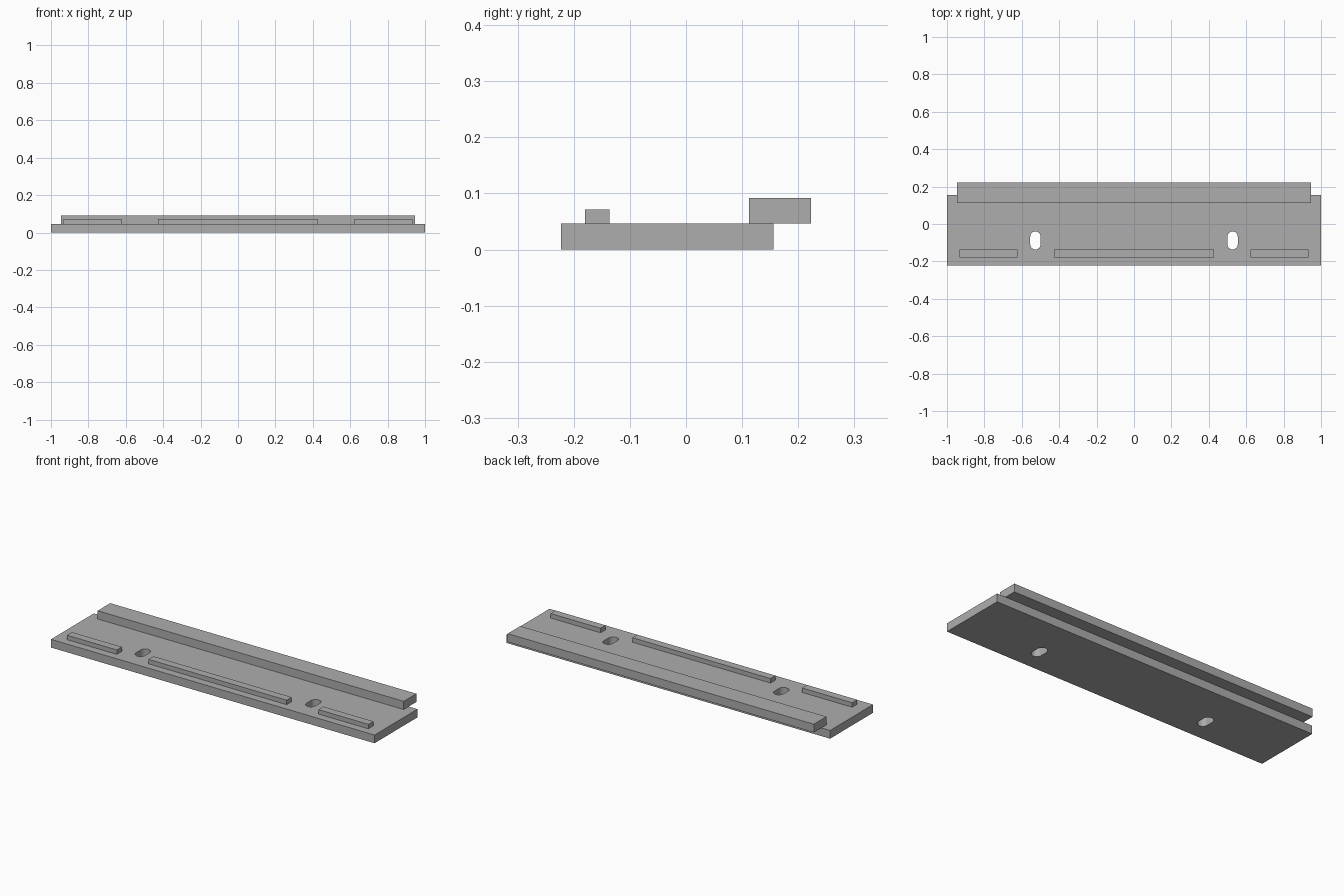
import bpy, bmesh, math

if "Cube" in bpy.data.objects:
    bpy.data.objects.remove(bpy.data.objects["Cube"])

grey = bpy.data.materials.new("grey")
grey.diffuse_color = (0.42, 0.42, 0.42, 1)
grey.use_nodes = True
grey.node_tree.nodes["Principled BSDF"].inputs["Base Color"].default_value = grey.diffuse_color


def prism(name, outline, z0, z1):
    """Extrude a flat outline from z0 to z1."""
    bm = bmesh.new()
    face = bm.faces.new([bm.verts.new((x, y, z0)) for x, y in outline])
    top = bmesh.ops.extrude_face_region(bm, geom=[face])["geom"]
    verts = [v for v in top if isinstance(v, bmesh.types.BMVert)]
    bmesh.ops.translate(bm, verts=verts, vec=(0, 0, z1 - z0))
    bmesh.ops.recalc_face_normals(bm, faces=bm.faces)
    mesh = bpy.data.meshes.new(name)
    bm.to_mesh(mesh)
    bm.free()
    mesh.materials.append(grey)
    obj = bpy.data.objects.new(name, mesh)
    bpy.context.collection.objects.link(obj)
    return obj


def box(name, x0, x1, y0, y1, z0, z1):
    return prism(name, [(x0, y0), (x1, y0), (x1, y1), (x0, y1)], z0, z1)


def slot_outline(cx, cy, r, half, n=12):
    """Rounded slot running along y."""
    pts = []
    for side, start in ((1, 0), (-1, math.pi)):
        for i in range(n + 1):
            a = start + math.pi * i / n
            pts.append((cx + r * math.cos(a), cy + side * half + r * math.sin(a)))
    return pts


PLATE_TOP = 0.046

# Base plate with two slotted screw holes
plate = box("base_plate", -1, 1, -0.223, 0.156, 0, PLATE_TOP)
for side, label in ((-1, "left"), (1, "right")):
    cutter = prism(label + "_slot_cutter",
                   slot_outline(side * 0.527, -0.088, 0.028, 0.02), -0.05, 0.1)
    cutter.hide_render = True
    cutter.hide_set(True)
    cut = plate.modifiers.new(label + "_slot", "BOOLEAN")
    cut.operation = "DIFFERENCE"
    cut.solver = "EXACT"
    cut.object = cutter

# Rear rail overhanging the back edge
box("rear_rail", -0.946, 0.946, 0.112, 0.223, PLATE_TOP, 0.092)

# Front row of low ribs
for name, x0, x1 in (("left_rib", -0.932, -0.623),
                     ("middle_rib", -0.427, 0.427),
                     ("right_rib", 0.623, 0.932)):
    box(name, x0, x1, -0.18, -0.136, PLATE_TOP, 0.071)
